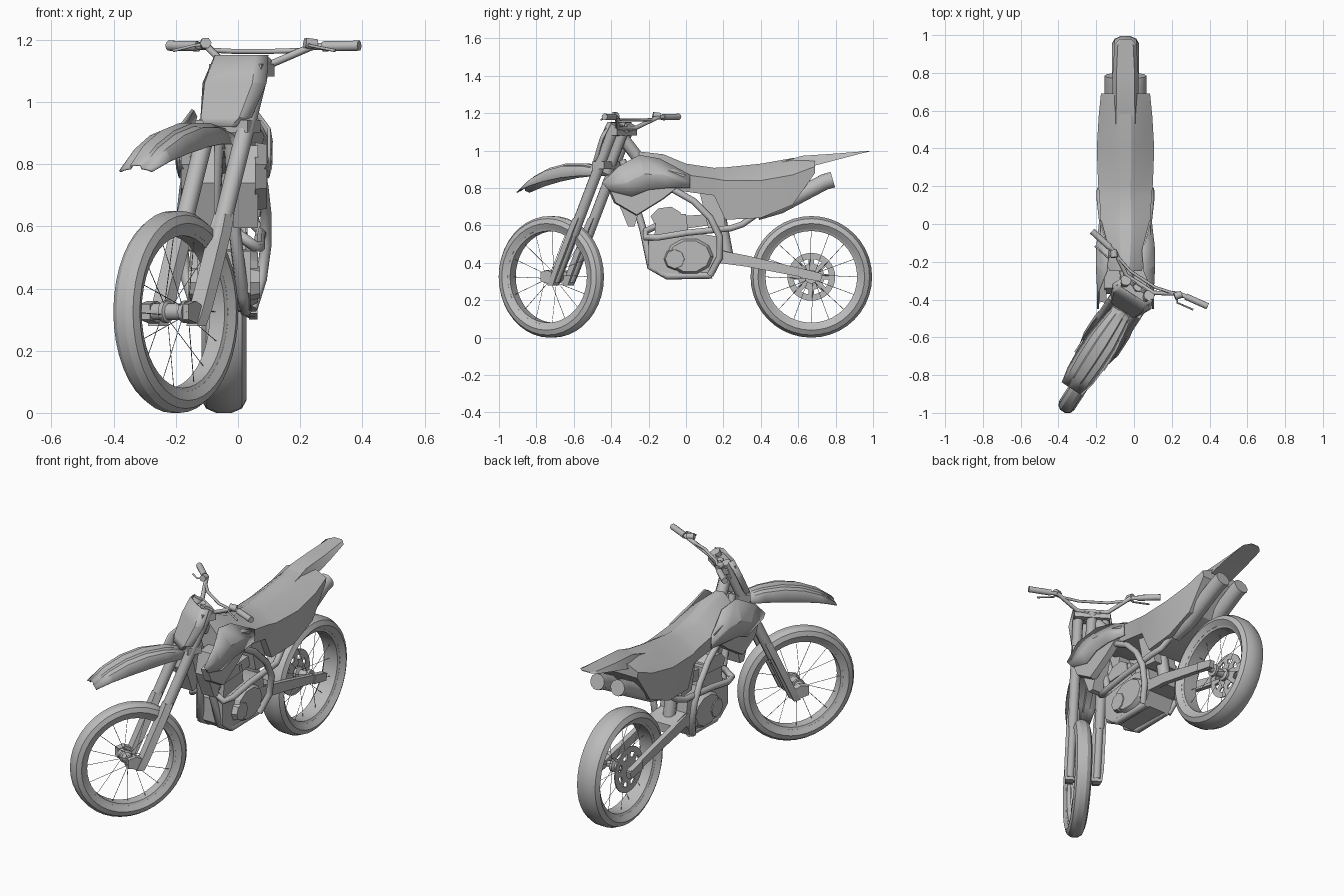
import bpy, bmesh, math
from mathutils import Vector, Matrix

if "Cube" in bpy.data.objects:
    bpy.data.objects.remove(bpy.data.objects["Cube"])

grey = bpy.data.materials.new("plain grey")
grey.use_nodes = True
grey.diffuse_color = (0.5, 0.5, 0.5, 1)
grey.node_tree.nodes["Principled BSDF"].inputs["Base Color"].default_value = (0.5, 0.5, 0.5, 1)

# Frames: main body, rear wheel, steered front wheel and the fork above it
BODY = Matrix.Translation((-0.045, 0, 0))
STEER = Matrix.Translation((-0.2, -0.72, 0)) @ Matrix.Rotation(math.radians(-33), 4, 'Z')
FORK = STEER @ Matrix.Translation((-0.025, -0.012, 0))
REAR = BODY @ Matrix.Translation((0, 0.67, 0))
AXLE = 0.325


def place(obj, frame):
    obj.matrix_world = frame
    bpy.context.collection.objects.link(obj)
    obj.data.materials.append(grey)
    return obj


def loft(name, sections, frame, ring=False, closed=True, thick=0, smooth=30):
    """Skin between equal sections; ring joins last to first, thick makes a shell."""
    bm = bmesh.new()
    rows = [[bm.verts.new(p) for p in s] for s in sections]
    n = len(rows[0])
    pairs = list(zip(rows, rows[1:])) + ([(rows[-1], rows[0])] if ring else [])
    for a, b in pairs:
        for i in range(n if closed else n - 1):
            j = (i + 1) % n
            bm.faces.new((a[i], a[j], b[j], b[i]))
    if closed and not ring:
        bm.faces.new(rows[0])
        bm.faces.new(rows[-1])
    bmesh.ops.recalc_face_normals(bm, faces=bm.faces)
    mesh = bpy.data.meshes.new(name)
    bm.to_mesh(mesh)
    bm.free()
    obj = place(bpy.data.objects.new(name, mesh), frame)
    if thick:
        mod = obj.modifiers.new("shell", 'SOLIDIFY')
        mod.thickness, mod.offset = thick, 0
    bpy.ops.object.select_all(action='DESELECT')
    obj.select_set(True)
    bpy.context.view_layer.objects.active = obj
    bpy.ops.object.shade_smooth_by_angle(angle=math.radians(smooth))
    return obj


def prism(name, outline, x0, x1, frame, inset=1.0):
    """Side outline in (y, z) extruded across x, far face optionally scaled."""
    c = sum((Vector(p) for p in outline), Vector((0, 0))) / len(outline)
    outer = [c + (Vector(p) - c) * inset for p in outline]
    return loft(name, [[(x0, *p) for p in outline], [(x1, *p) for p in outer]], frame)


def tube(name, paths, radius, frame, sides=2):
    curve = bpy.data.curves.new(name, 'CURVE')
    curve.dimensions = '3D'
    curve.bevel_depth, curve.bevel_resolution, curve.use_fill_caps = radius, sides, True
    for pts in paths:
        spline = curve.splines.new('POLY')
        spline.points.add(len(pts) - 1)
        for sp, p in zip(spline.points, pts):
            sp.co = (*p, 1)
    return place(bpy.data.objects.new(name, curve), frame)


def both(pts):
    return [pts, [(-x, y, z) for x, y, z in pts]]


def lathe(name, profile, frame, steps=40):
    """Spin an (x, radius) loop about the axle."""
    rings = []
    for k in range(steps):
        a = math.tau * k / steps
        rings.append([(x, r * math.cos(a), AXLE + r * math.sin(a)) for x, r in profile])
    return loft(name, rings, frame, ring=True)


def wheel(side, w, frame):
    R = AXLE
    half = [(w * .35, R), (w * .8, R - .014), (w, R - .04), (w * .7, R - .068)]
    lathe(side + "_tyre", half + [(-x, r) for x, r in reversed(half)], frame)
    lathe(side + "_rim", [(w * .72, R - .064), (w * .6, R - .08), (-w * .6, R - .08), (-w * .72, R - .064)], frame)
    lathe(side + "_hub", [(.045, .005), (.045, .036), (.03, .036), (.022, .022),
                          (-.022, .022), (-.03, .036), (-.045, .036), (-.045, .005)], frame, 16)
    spokes = []
    for k in range(16):
        a, b = math.tau * k / 16, math.tau * (k + (.7 if k % 4 < 2 else -.7)) / 16
        x = .036 if k % 2 else -.036
        spokes.append([(x, .033 * math.cos(b), R + .033 * math.sin(b)),
                       (x * .2, .25 * math.cos(a), R + .25 * math.sin(a))])
    tube(side + "_spokes", spokes, .0014, frame, 0)


wheel("front", .047, STEER)
wheel("rear", .072, REAR)

# Rear sprocket: rim, centre and short arms leaving open slots
for nm, r0, r1 in (("sprocket_rim", .095, .128), ("sprocket_centre", .01, .07)):
    lathe(nm, [(-.052, r0), (-.052, r1), (-.058, r1), (-.058, r0)], REAR, 32)
for k in range(8):
    turn = Matrix.Translation((0, 0, AXLE)) @ Matrix.Rotation(math.tau * k / 8, 4, 'X')
    prism("sprocket_arm", [(-.015, .06), (.015, .06), (.015, .1), (-.015, .1)], -.052, -.058, REAR @ turn)
tube("rear_axle", [[(-.1, 0, AXLE), (.1, 0, AXLE)]], .017, REAR)


# Front fork: line of the legs, upper tubes, lower guards and axle lugs
def leg(z):
    return .06 + (z - .28) * .455


for s in (-1, 1):
    x = .074 * s
    tube("fork_tube", [[(x, leg(z), z) for z in (.55, 1.14)]], .029, FORK, 3)
    tube("fork_slider", [[(x, leg(z), z) for z in (.3, .6)]], .023, FORK, 3)
    loft("fork_guard", [[(x + dx * w, leg(z) + dy, z) for dx, dy in
                         ((-.036, .012), (-.026, -.028), (.026, -.028), (.036, .012))]
                        for z, w in ((.28, .8), (.34, 1), (.58, 1), (.64, .85))], FORK)
    prism("axle_lug", [(-.015, .3), (.07, .28), (.075, .34), (.03, .36), (-.015, .35)], x - .022, x + .018, FORK)
tube("front_axle", [[(-.085, 0, AXLE), (.06, 0, AXLE)]], .028, STEER, 3)
for z in (.92, 1.1):
    v = leg(z)
    prism("fork_clamp", [(v - .032, z - .018), (v + .045, z - .018), (v + .045, z + .022), (v - .032, z + .022)],
          -.1, .1, FORK)
tube("steering_stem", [[(0, leg(z) + .02, z) for z in (.88, 1.12)]], .03, FORK)

# Number plate with folded sides
plate = [(.92, .062), (.95, .095), (1.06, .12), (1.15, .1)]
loft("number_plate", [[(-w, leg(z) - .015, z), (-w * .75, leg(z) - .05, z),
                       (w * .75, leg(z) - .05, z), (w, leg(z) - .015, z)] for z, w in plate],
     FORK, closed=False, thick=.008, smooth=15)

# Front mudguard with a raised centre
guard = [(-.185, .782, .062, .006), (-.1, .845, .078, .035), (0, .89, .085, .055), (.11, .915, .085, .06),
         (.22, .915, .07, .05), (.33, .895, .05, .03)]
loft("front_mudguard", [[(-w, v, z - d), (-w * .75, v, z), (-w * .35, v, z + .004), (-w * .28, v, z + .014),
                         (w * .28, v, z + .014), (w * .35, v, z + .004), (w * .75, v, z), (w, v, z - d)]
                        for v, z, w, d in guard], FORK, closed=False, thick=.007, smooth=20)

# Handlebar, crossbar, grips, clutch and brake levers
bend = [(.365, .572, 1.181), (.2, .545, 1.178), (.085, .475, 1.12)]
tube("handlebar", [bend + [(-x, y, z) for x, y, z in reversed(bend)]], .012, FORK)
tube("crossbar", [[(-.17, .53, 1.166), (-.08, .505, 1.163), (.08, .505, 1.163), (.17, .53, 1.166)]], .008, FORK)
tube("grips", both([(.24, .552, 1.179), (.365, .572, 1.181)]), .017, FORK, 3)
tube("lever_perches", both([(.19, .52, 1.19), (.215, .55, 1.185)]), .019, FORK, 1)
tube("levers", both([(.2, .53, 1.185), (.22, .5, 1.182), (.31, .515, 1.165)]), .005, FORK, 1)
tube("bar_mounts", both([(.035, leg(1.1), 1.09), (.035, .475, 1.125)]), .02, FORK, 1)

# Tank, seat and side panels as one long skin
spine = [(-.25, .995, .04, .93, .085, .84, .08), (-.12, .98, .055, .9, .13, .8, .115),
         (0, .93, .06, .87, .132, .78, .115), (.15, .908, .055, .85, .138, .76, .115),
         (.21, .91, .055, .84, .145, .63, .115), (.4, .93, .06, .84, .152, .64, .125),
         (.57, .96, .06, .87, .142, .71, .125), (.69, .965, .05, .915, .13, .88, .125)]
loft("tank_and_seat", [[(-wb, y, zb), (-wm, y, zm), (-wt, y, zt - .015), (-wt * .5, y, zt),
                        (wt * .5, y, zt), (wt, y, zt - .015), (wm, y, zm), (wb, y, zb)]
                       for y, zt, wt, zm, wm, zb, wb in spine], BODY, smooth=22)

# Rear mudguard tapering to a thin tail
tail = [(.5, .935, .075, .08), (.62, .972, .07, .07), (.8, .984, .068, .035), (.95, .996, .058, .008), (.98, .998, .03, .004)]
loft("rear_mudguard", [[(-w, y, z - d), (-w * .7, y, z), (w * .7, y, z), (w, y, z - d)]
                       for y, z, w, d in tail], BODY, smooth=20)

# Radiator shrouds: upper wing and lower scoop on each side
for s in (-1, 1):
    wing = [((-.45, .83, .145), (-.41, .785, .135)), ((-.36, .915, .145), (-.29, .755, .14)),
            ((-.25, .975, .1), (-.2, .79, .15)), ((-.14, .955, .09), (-.1, .8, .148)), ((.02, .87, .132), (.02, .8, .132))]
    rows = []
    for (y0, z0, x0), (y1, z1, x1) in wing:
        ym, zm = y0 * .45 + y1 * .55, z0 * .45 + z1 * .55
        rows.append([(s * x0, y0, z0), (s * (max(x0, x1) + .002), ym, zm), (s * x1, y1, z1)])
    loft("radiator_shroud", rows, BODY, closed=False, thick=.01, smooth=12)
    prism("shroud_scoop", [(-.42, .8), (-.385, .72), (-.265, .65), (-.12, .74), (-.03, .81), (-.2, .87)],
          .1 * s, .138 * s, BODY, .94)
    prism("radiator", [(-.34, .86), (-.37, .74), (-.31, .595), (-.275, .595), (-.2, .86)], .03 * s, .11 * s, BODY)

# Frame tubes and head
tube("frame_head", [[(.02, -.34, 1.07), (0, -.24, .94)]], .035, BODY, 1)
tube("down_tubes", both([(.015, -.34, .95), (.035, -.23, .58), (.06, -.19, .38), (.07, -.1, .33), (.07, .14, .335)]), .02, BODY)
tube("frame_cradle", both([(.09, -.2, .84), (.11, -.1, .81), (.125, .04, .73), (.135, .13, .64),
                           (.135, .18, .54), (.12, .18, .43), (.09, .13, .335)]), .018, BODY)
prism("airbox", [(.07, .79), (.18, .79), (.215, .57), (.12, .58)], -.075, .075, BODY)

# Engine: crankcase, covers, cylinder and head
prism("crankcase", [(-.2, .52), (-.2, .385), (-.13, .33), (.14, .325), (.19, .42), (.17, .54), (.05, .56)], -.085, .085, BODY)
prism("cylinder", [(-.16, .66), (-.17, .52), (.02, .5), (.0, .66)], -.07, .07, BODY)
prism("cylinder_head", [(-.19, .65), (-.15, .69), (-.08, .7), (-.03, .67), (-.02, .62), (-.17, .61)], -.075, .075, BODY)
prism("carburettor", [(-.02, .58), (.12, .6), (.12, .66), (-.02, .65)], -.04, .04, BODY)
for s in (-1, 1):
    cover = [(.02 + .13 * math.cos(math.tau * k / 10), .435 + .1 * math.sin(math.tau * k / 10)) for k in range(10)]
    prism("clutch_cover", cover, .08 * s, .11 * s, BODY, .85)
    small = [(-.06 + .06 * math.cos(math.tau * k / 8), .42 + .06 * math.sin(math.tau * k / 8)) for k in range(8)]
    prism("pump_cover", small, .08 * s, .115 * s, BODY, .85)

# Exhaust pipes and twin silencers
tube("exhaust_pipes", both([(.03, -.15, .6), (.05, -.215, .57), (.1, -.215, .535), (.115, -.15, .535), (.115, .0, .56),
                            (.12, .24, .585), (.1, .3, .605), (.075, .42, .69)]), .018, BODY)
tube("silencers", both([(.07, .38, .67), (.068, .5, .705), (.065, .74, .832), (.065, .785, .845)]), .045, BODY, 3)

# Swingarm with joining block and axle plates
for s in (-1, 1):
    loft("swingarm", [[((x + dx) * s, y, z + dz) for dx, dz in ((-.014, -h), (.014, -h), (.014, h), (-.014, h))]
                      for x, y, z, h in ((.07, .13, .44, .035), (.085, .32, .41, .03), (.09, .72, .325, .02))], BODY)
    prism("axle_plate", [(.61, .32), (.72, .3), (.73, .34), (.62, .37)], .08 * s, .108 * s, BODY)
prism("swingarm_bridge", [(.15, .4), (.3, .39), (.3, .44), (.15, .48)], -.08, .08, BODY)
tube("rear_shock", [[(0, .16, .75), (0, .22, .43)]], .035, BODY)
